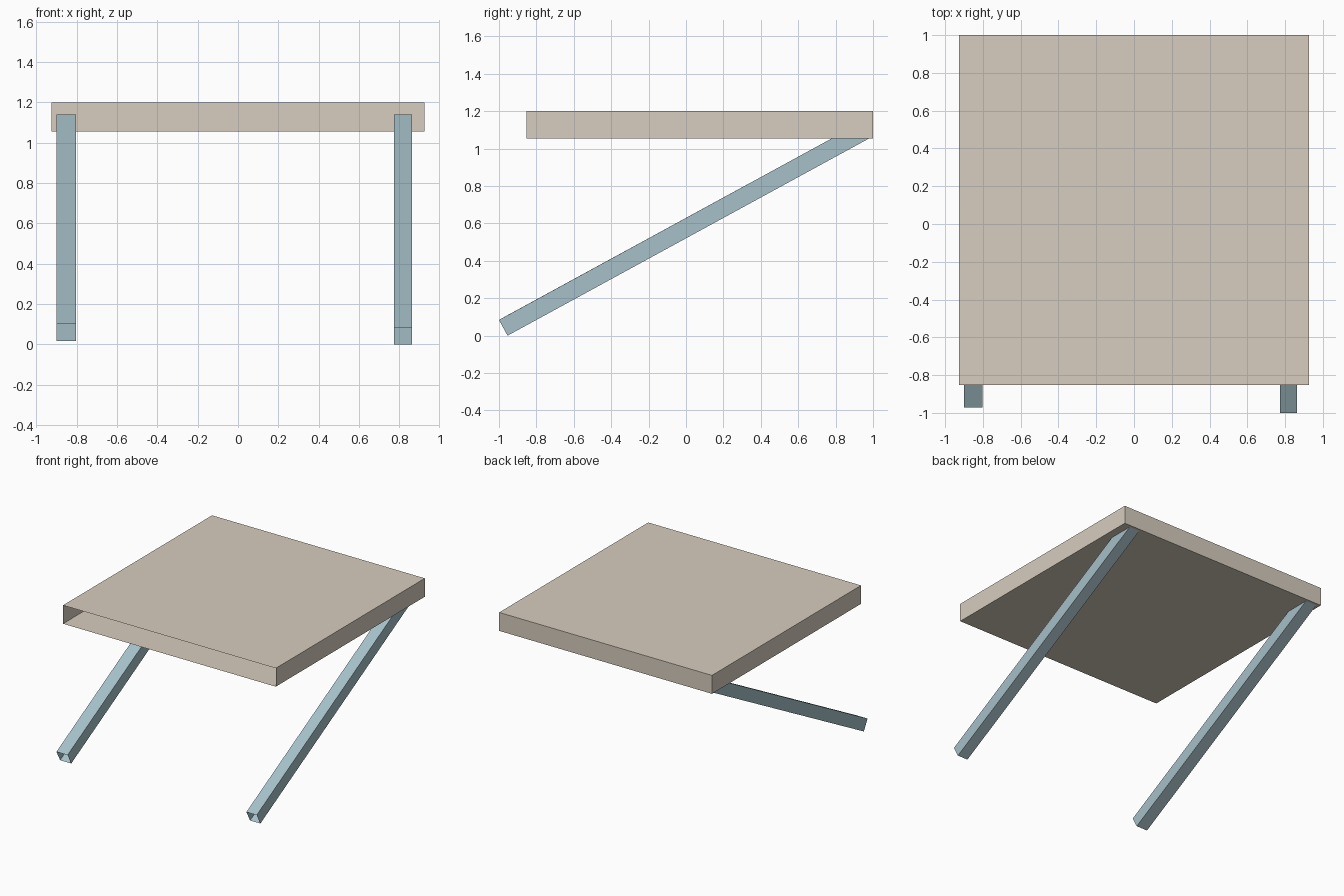
import bpy, bmesh
from mathutils import Vector

if "Cube" in bpy.data.objects:
    bpy.data.objects.remove(bpy.data.objects["Cube"])


def material(name, rgb):
    m = bpy.data.materials.new(name)
    m.diffuse_color = (*rgb, 1.0)
    m.use_nodes = True
    m.node_tree.nodes["Principled BSDF"].inputs["Base Color"].default_value = m.diffuse_color
    return m


beige = material("warm beige", (0.68, 0.61, 0.52))
blue = material("pale steel blue", (0.38, 0.53, 0.58))


def open_tube(name, start, end, mat, cap_end=False):
    """Sweep a four-sided ring to a second ring; the start stays open."""
    bm = bmesh.new()
    a = [bm.verts.new(p) for p in start]
    b = [bm.verts.new(p) for p in end]
    for i in range(4):
        j = (i + 1) % 4
        bm.faces.new((a[i], a[j], b[j], b[i]))
    if cap_end:
        bm.faces.new(b)
    mesh = bpy.data.meshes.new(name)
    bm.to_mesh(mesh)
    bm.free()
    mesh.materials.append(mat)
    obj = bpy.data.objects.new(name, mesh)
    bpy.context.collection.objects.link(obj)


def box_ring(y):
    w, low, high = 0.926, 1.055, 1.2
    return [(-w, y, low), (w, y, low), (w, y, high), (-w, y, high)]


# Hollow table top, open at the front
open_tube("table_top", box_ring(-0.853), box_ring(1.0), beige, cap_end=True)

# Slanted hollow legs, cut square to their length and open at both ends
drop = Vector((0, 0.046, -0.084))    # upper edge to lower edge of the section


def leg_ring(x0, x1, y, z):
    top0, top1 = Vector((x0, y, z)), Vector((x1, y, z))
    return [top0 + drop, top1 + drop, top1, top0]


for name, x0, x1, y, z in (("right_leg", 0.773, 0.863, -1.0, 0.084),
                           ("left_leg", -0.9, -0.803, -0.972, 0.1)):
    open_tube(name, leg_ring(x0, x1, y, z), leg_ring(x0, x1, 0.936, 1.14), blue)
